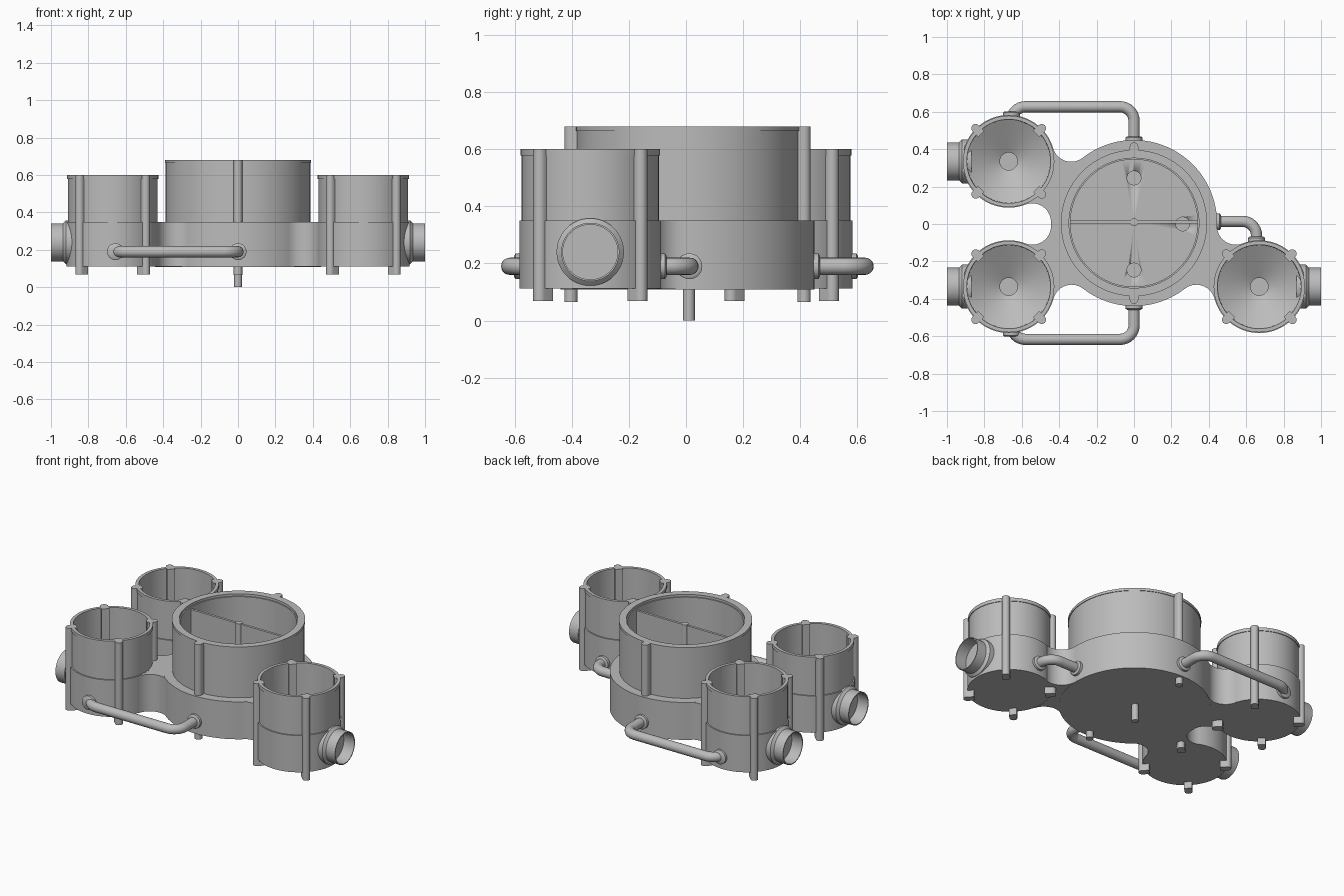
import bpy, bmesh, math
from mathutils import Vector, Matrix

if "Cube" in bpy.data.objects:
    bpy.data.objects.remove(bpy.data.objects["Cube"])

grey = bpy.data.materials.new("plain_grey")
grey.diffuse_color = (0.5, 0.5, 0.5, 1)
grey.use_nodes = True
grey.node_tree.nodes["Principled BSDF"].inputs["Base Color"].default_value = grey.diffuse_color

CY = 0.005                                             # y of the main tank axis
POTS = {"left_back": (-0.67, 0.335), "left_front": (-0.67, -0.335),
        "right_front": (0.67, -0.335)}


def finish(name, bm):
    bmesh.ops.remove_doubles(bm, verts=bm.verts, dist=1e-5)
    bmesh.ops.recalc_face_normals(bm, faces=bm.faces)
    me = bpy.data.meshes.new(name)
    bm.to_mesh(me)
    bm.free()
    me.materials.append(grey)
    ob = bpy.data.objects.new(name, me)
    bpy.context.collection.objects.link(ob)
    bpy.ops.object.select_all(action='DESELECT')
    ob.select_set(True)
    bpy.context.view_layer.objects.active = ob
    bpy.ops.object.shade_smooth_by_angle(angle=math.radians(35))
    return ob


def lathe(name, profile, origin, axis=(0, 0, 1), n=64):
    """Revolve a (radius, height) profile about an axis through origin."""
    bm = bmesh.new()
    rot = Vector((0, 0, 1)).rotation_difference(Vector(axis)).to_matrix()
    rings = []
    for i in range(n):
        a = math.tau * i / n
        rings.append([bm.verts.new(rot @ Vector((r * math.cos(a), r * math.sin(a), h))
                                   + Vector(origin)) for r, h in profile])
    for i in range(n):
        p, q = rings[i], rings[(i + 1) % n]
        for j in range(len(profile) - 1):
            bm.faces.new((p[j], q[j], q[j + 1], p[j + 1]))
    return finish(name, bm)


def rod(name, r, x, y, z0, z1, n=24):
    return lathe(name, [(0, z0), (r, z0), (r, z1), (0, z1)], (x, y, 0), n=n)


def prism(name, pts, z0, z1):
    bm = bmesh.new()
    f = bm.faces.new([bm.verts.new((x, y, z0)) for x, y in pts])
    ext = bmesh.ops.extrude_face_region(bm, geom=[f])["geom"]
    bmesh.ops.translate(bm, vec=(0, 0, z1 - z0),
                        verts=[v for v in ext if isinstance(v, bmesh.types.BMVert)])
    return finish(name, bm)


def radial_post(name, cx, cy, ang, r_in, r_out, rad, z0, z1):
    """Post with a round outer end and a flat rib running inward."""
    d = Vector((math.cos(ang), math.sin(ang)))
    t = Vector((-d.y, d.x))
    c = Vector((cx, cy))
    pts = [c + d * r_in + t * rad, c + d * r_in - t * rad]
    for i in range(13):
        a = math.pi * (i / 12 - 0.5)
        pts.append(c + d * (r_out + rad * math.cos(a)) + t * rad * math.sin(a))
    prism(name, pts, z0, z1)


def arc(c, r, p, q, n=14):
    """Shorter arc about c from the direction of p to the direction of q."""
    a0 = math.atan2(p.y - c.y, p.x - c.x)
    a1 = math.atan2(q.y - c.y, q.x - c.x)
    da = (a1 - a0 + math.pi) % math.tau - math.pi
    return [c + Vector((math.cos(a0 + da * i / n), math.sin(a0 + da * i / n))) * r
            for i in range(n + 1)]


# Main tank with stepped base and lip
tank = lathe("main_tank", [(0, .108), (.444, .108), (.444, .35), (.387, .35), (.387, .663),
                           (.391, .663), (.391, .68), (.347, .68), (.347, .665), (.34, .665),
                           (.34, .35), (0, .35)], (0, CY, 0), n=96)

# Drain holes in the tank floor
for i, (x, y) in enumerate([(0, .246), (0, -.246), (.26, 0)]):
    cut = rod("drain_cutter", .037, x, y, .28, .4)
    cut.hide_render = True
    m = tank.modifiers.new("drain", 'BOOLEAN')
    m.object, m.operation, m.solver = cut, 'DIFFERENCE', 'EXACT'
    bpy.context.view_layer.objects.active = tank
    bpy.ops.object.modifier_apply(modifier=m.name)
    bpy.data.objects.remove(cut)

# Divider and central shaft
prism("tank_divider", [(-.343, .003), (.343, .003), (.343, .019), (-.343, .019)], .34, .65)
rod("centre_shaft", .021, 0, .01, 0, .655)
for s in (-1, 1):
    radial_post("tank_post", 0, CY, s * math.pi / 2, .36, .408, .023, .345, .68)
    rod("tank_foot", .023, 0, CY + s * .408, .065, .12)

for name, (px, py) in POTS.items():
    side = 1 if px > 0 else -1
    # Small pot with funnel floor
    lathe(name + "_pot", [(0, .112), (.248, .112), (.248, .35), (.24, .35), (.24, .578),
                          (.244, .578), (.244, .6), (.224, .6), (.222, .35),
                          (.047, .25), (.047, .2), (0, .2)], (px, py, 0))
    # Corner posts
    for k in range(4):
        radial_post(name + "_post", px, py, math.pi * (k + .5) / 2,
                    .208, .25, .023, .068, .6)
    # Side nozzle, an open tube on a collar
    lathe(name + "_nozzle", [(0, .2), (.118, .2), (.118, .25), (.102, .265), (.102, .33),
                             (.096, .33), (.096, .255), (0, .255)],
          (px, py, .24), (side, 0, 0), n=48)

    # Filleted web joining the pot to the tank
    M, P, R, r, f = Vector((0, CY)), Vector((px, py)), .444, .248, .1
    ax = P - M
    dist = ax.length
    u = ax / dist
    v = Vector((-u.y, u.x))
    a = ((R + f) ** 2 - (r + f) ** 2 + dist ** 2) / (2 * dist)
    h = math.sqrt((R + f) ** 2 - a * a)
    F1, F2 = M + u * a + v * h, M + u * a - v * h
    m1, m2 = [M + (F - M).normalized() * (R - .002) for F in (F1, F2)]
    p1, p2 = [P + (F - P).normalized() * (r - .002) for F in (F1, F2)]
    outline = arc(F1, f, m1, p1) + arc(P, r - .004, p1, p2) + arc(F2, f, p2, m2)
    prism(name + "_web", outline, .11, .3495)


def pipe(name, pts, rad=.03, bend=.075, n=20):
    """Round pipe through pts with rounded corners."""
    pts = [Vector(p) for p in pts]
    path = [pts[0]]
    for a, b, c in zip(pts, pts[1:], pts[2:]):
        d0, d1 = (a - b).normalized(), (c - b).normalized()
        o = b + (d0 + d1) * bend
        for i in range(9):
            t = math.pi / 2 * i / 8
            path.append(o - d1 * bend * math.cos(t) - d0 * bend * math.sin(t))
    path.append(pts[-1])
    bm = bmesh.new()
    rings = []
    for i, p in enumerate(path):
        d = (path[min(i + 1, len(path) - 1)] - path[max(i - 1, 0)]).normalized()
        s = d.cross(Vector((0, 0, 1)))
        rings.append([bm.verts.new(p + s * rad * math.cos(math.tau * k / n)
                                   + Vector((0, 0, rad * math.sin(math.tau * k / n))))
                      for k in range(n)])
    for p, q in zip(rings, rings[1:]):
        for k in range(n):
            bm.faces.new((p[k], p[(k + 1) % n], q[(k + 1) % n], q[k]))
    bm.faces.new(rings[0])
    bm.faces.new(rings[-1])
    finish(name, bm)


def flange(name, pos, axis):
    lathe(name, [(0, -.03), (.045, -.03), (.045, .014), (.036, .02), (0, .02)], pos, axis, n=32)


# Connecting pipes, front and back loops then the right elbow
Z = .19
for s, n in ((-1, "front"), (1, "back")):
    yo = CY + s * .622
    pipe(n + "_pipe", [(0, s * .42, Z), (0, yo, Z), (-.655, yo, Z), (-.655, s * .5, Z)])
    flange(n + "_tank_flange", (0, CY + s * .444, Z), (0, s, 0))
    flange(n + "_pot_flange", (-.655, s * .582, Z), (0, s, 0))
pipe("right_pipe", [(.42, .014, Z), (.655, .014, Z), (.655, -.12, Z)])
flange("right_tank_flange", (.444, .012, Z), (1, 0, 0))
flange("right_pot_flange", (.655, -.088, Z), (0, 1, 0))
